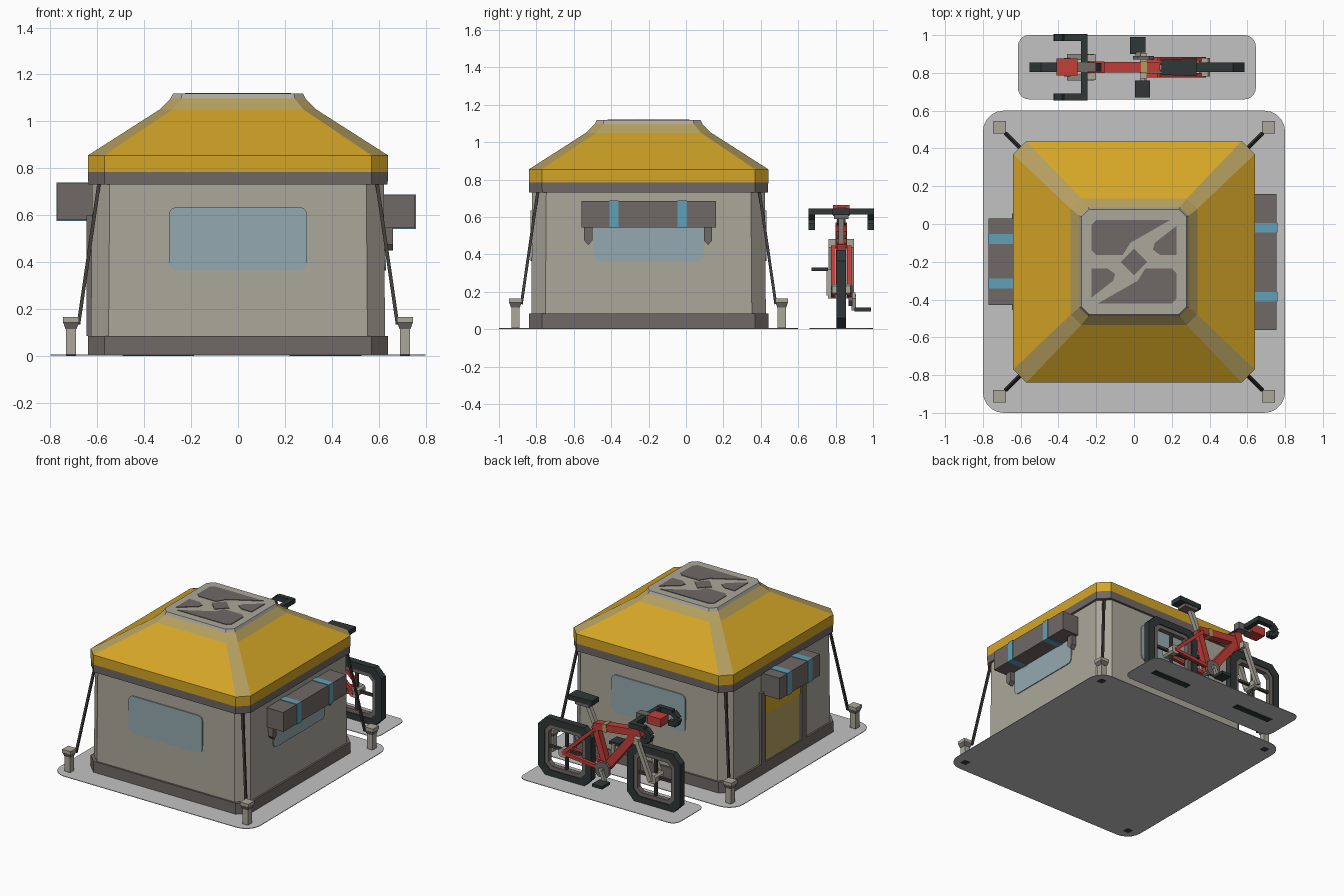
import bpy, bmesh, math
from mathutils import Vector

if "Cube" in bpy.data.objects:
    bpy.data.objects.remove(bpy.data.objects["Cube"])


def material(name, *rgb):
    lin = [((c / 255 + 0.055) / 1.055) ** 2.4 for c in rgb] + [1]
    m = bpy.data.materials.new(name)
    m.use_nodes = True
    m.diffuse_color = lin
    m.node_tree.nodes["Principled BSDF"].inputs["Base Color"].default_value = lin
    return m


YELLOW = material("yellow_canvas", 212, 165, 38)
FADED = material("faded_canvas", 182, 160, 96)
BEIGE = material("beige_canvas", 171, 167, 154)
TAUPE = material("taupe_trim", 112, 105, 102)
BLUE = material("blue_strap", 98, 160, 183)
GLASS = material("window_blue", 148, 170, 177)
PAD = material("pad_grey", 194, 194, 194)
RED = material("bike_red", 196, 62, 56)
BLACK = material("rubber_black", 48, 55, 55)
ROPE = material("rope_brown", 66, 61, 59)

CY = -0.2   # tent centre along y
BY = 0.83   # bicycle centre line


def finish(name, bm, *mats):
    bmesh.ops.recalc_face_normals(bm, faces=bm.faces)
    me = bpy.data.meshes.new(name)
    bm.to_mesh(me)
    bm.free()
    for m in mats:
        me.materials.append(m)
    ob = bpy.data.objects.new(name, me)
    bpy.context.collection.objects.link(ob)
    return ob


def loft(name, rings, mats, rule=lambda band, side: 0, closed=False):
    bm = bmesh.new()
    vs = [[bm.verts.new(p) for p in r] for r in rings]
    n, count = len(rings[0]), len(rings)
    for b in range(count if closed else count - 1):
        lo, hi = vs[b], vs[(b + 1) % count]
        for s in range(n):
            t = (s + 1) % n
            bm.faces.new((lo[s], lo[t], hi[t], hi[s])).material_index = rule(b, s)
    if not closed:
        bm.faces.new(vs[0])
        bm.faces.new(vs[-1]).material_index = rule(count - 2, 0)
    return finish(name, bm, *mats)


def octagon(h, c):
    k = h - c
    return [(h, -k), (h, k), (k, h), (-k, h), (-h, k), (-h, -k), (-k, -h), (k, -h)]


def place(pts, axis, level):
    return [{"x": (level, a, b), "y": (a, level, b), "z": (a, b, level)}[axis] for a, b in pts]


def prism(name, pts, axis, lo, hi, mat):
    return loft(name, [place(pts, axis, lo), place(pts, axis, hi)], [mat])


def rounded(a0, a1, b0, b1, r, seg=5):
    pts = []
    corners = [(a1 - r, b1 - r), (a0 + r, b1 - r), (a0 + r, b0 + r), (a1 - r, b0 + r)]
    for q, (a, b) in enumerate(corners):
        for i in range(seg + 1):
            t = math.pi / 2 * (q + i / seg)
            pts.append((a + r * math.cos(t), b + r * math.sin(t)))
    return pts


def box(name, x0, x1, y0, y1, z0, z1, mat):
    return prism(name, [(x0, y0), (x1, y0), (x1, y1), (x0, y1)], "z", z0, z1, mat)


def bar(name, a, b, w, mat, d=None):
    # Square bar between two points
    a, b = Vector(a), Vector(b)
    run = (b - a).normalized()
    side = run.cross(Vector((0, 1, 0)))
    side = side.normalized() if side.length > 0.01 else Vector((1, 0, 0))
    up = run.cross(side)
    d = d or w
    off = [side * i * w / 2 + up * j * d / 2 for i, j in ((1, 1), (-1, 1), (-1, -1), (1, -1))]
    return loft(name, [[a + o for o in off], [b + o for o in off]], [mat])


def tent(name, levels, mats, rule=lambda b, s: 0):
    rings = [[(x, y + CY, z) for x, y in octagon(h, c)] for z, h, c in levels]
    return loft(name, rings, mats, rule)


# Ground pads
prism("tent_pad", rounded(-.8, .8, -1, .6, .11), "z", .002, .006, PAD)
prism("bike_pad", rounded(-.615, .645, .66, 1, .06), "z", .002, .006, PAD)

# Tent body
tent("skirt", [(.006, .64, .07), (.085, .64, .07)], [TAUPE])
tent("walls", [(.08, .627, .075), (.74, .622, .075)], [BEIGE])
tent("eave_band", [(.73, .638, .07), (.785, .64, .07)], [TAUPE])
tent("roof", [(.785, .64, .07), (.855, .64, .07), (1.05, .335, .055), (1.10, .285, .045)],
     [YELLOW, FADED], lambda b, s: 1 if b == 2 or (b == 1 and s % 2) else 0)
tent("roof_cap", [(1.098, .288, .045), (1.118, .278, .04)], [BEIGE])

# Roof vent openings, paired by half-turn
big = [(-.20, .22), (.19, .22), (-.02, .10), (-.06, .035), (-.20, .035), (-.225, .06), (-.225, .195)]
small = [(.225, .19), (.225, .035), (.14, .035), (.10, .065), (.11, .10)]
for label, shape in (("large", big), ("small", small)):
    for k in (1, -1):
        pts = [(k * x, k * y + CY) for x, y in shape]
        prism(f"{label}_vent", pts, "z", 1.116, 1.122, TAUPE)
prism("centre_vent", [(.07, CY), (0, CY + .07), (-.07, CY), (0, CY - .07)], "z", 1.116, 1.122, TAUPE)

# Windows on three walls
win = rounded(-.295, .295, .365, .635, .035)
prism("front_window", win, "y", CY - .631, CY - .622, GLASS)
prism("back_window", win, "y", CY + .622, CY + .631, GLASS)
prism("left_window", [(a + CY, b) for a, b in win], "x", .622, .631, GLASS)

# Door on the right wall
box("door", -.631, -.62, -.42, .02, .085, .46, FADED)
box("door_flap", -.635, -.62, -.42, .02, .42, .60, YELLOW)
for y in (-.43, .03):
    box("door_post", -.645, -.62, y - .025, y + .025, .085, .60, TAUPE)

# Storage rolls with straps
box("left_roll", .62, .755, -.56, .16, .545, .685, TAUPE)
for y in (-.385, -.02):
    box("left_strap", .62, .759, y - .025, y + .025, .541, .689, BLUE)
for y, s in ((-.545, 1), (.14, -1)):
    hook = [(y, .55), (y, .475), (y + s * .022, .45), (y + s * .045, .475), (y + s * .045, .55)]
    prism("left_bracket", hook, "x", .62, .66, TAUPE)
box("right_roll", -.77, -.62, -.43, .03, .58, .735, TAUPE)
for y in (-.08, -.315):
    box("right_strap", -.774, -.62, y - .026, y + .026, .576, .739, BLUE)

# Corner stakes and guy ropes
for sx in (1, -1):
    for sy in (1, -1):
        x, y = sx * .712, CY + sy * .712
        box("stake_foot", x - .022, x + .022, y - .022, y + .022, 0, .008, ROPE)
        box("stake", x - .022, x + .022, y - .022, y + .022, .008, .12, BEIGE)
        levels = [(.115, .024), (.14, .032), (.142, .034), (.165, .034)]
        loft("stake_cap", [[(x + i * h, y + j * h, z) for i, j in ((1, 1), (-1, 1), (-1, -1), (1, -1))]
                           for z, h in levels], [BEIGE, TAUPE], lambda b, s: 1 if b == 0 else 0)
        bar("guy_rope", (sx * .68, CY + sy * .68, .135), (sx * .592, CY + sy * .592, .74), .015, ROPE)


# Bicycle wheels
def wheel_ring(name, cx, outer, inner, chamfer, half, mat):
    def ring(h, c, y):
        return [(cx + a, y, .212 + b) for a, b in octagon(h, c)]
    loft(name, [ring(outer, chamfer, BY - half), ring(outer, chamfer, BY + half),
                ring(inner, chamfer * .7, BY + half), ring(inner, chamfer * .7, BY - half)],
         [mat], closed=True)


REAR, FRONT = .373, -.34
for label, x in (("rear", REAR), ("front", FRONT)):
    wheel_ring(label + "_tire", x, .212, .162, .06, .025, BLACK)
    wheel_ring(label + "_rim", x, .163, .135, .042, .018, TAUPE)
    bar(label + "_spoke", (x, BY, .07), (x, BY, .354), .018, ROPE)
    bar(label + "_spoke", (x - .142, BY, .212), (x + .142, BY, .212), .018, ROPE)
    prism(label + "_hub", [(x + a, .212 + b) for a, b in octagon(.03, .012)], "y", BY - .05, BY + .05, BEIGE)

# Bicycle frame
bottom, seat_joint, head = (.05, BY, .18), (.14, BY, .46), (-.2, BY, .50)
bar("seat_tube", bottom, seat_joint, .045, RED)
bar("top_tube", seat_joint, head, .05, RED, .055)
bar("down_tube", bottom, head, .055, RED)
bar("head_tube", (-.185, BY, .56), (-.225, BY, .44), .06, RED)
bar("top_tube_band", (.035, BY, .472), (.065, BY, .469), .058, FADED, .063)
for s in (-1, 1):
    y = BY + s * .042
    bar("seat_stay", (.13, y, .44), (REAR, y, .212), .024, RED)
    bar("chain_stay", (.05, y, .18), (REAR, y, .212), .024, RED)
    bar("fork_leg", (-.225, y + s * .012, .47), (FRONT, y + s * .012, .2), .03, BEIGE)
bar("fork_crown", (-.225, BY - .068, .46), (-.225, BY + .068, .46), .045, BEIGE)

# Saddle
bar("seat_post", seat_joint, (.205, BY, .60), .03, BEIGE)
box("seat_rail", .17, .28, BY - .038, BY + .038, .588, .612, TAUPE)
saddle = [(.145, BY - .04), (.33, BY - .048), (.33, BY + .048), (.145, BY + .04)]
prism("saddle", saddle, "z", .61, .645, BLACK)

# Handlebar with drops, and front pack
bar("stem", (-.19, BY, .55), (-.265, BY, .635), .045, BLACK)
box("handlebar", -.28, -.245, BY - .175, BY + .175, .612, .645, BLACK)
for s in (-1, 1):
    y = BY + s * .158
    path = [(-.25, .628), (-.37, .628), (-.41, .59), (-.395, .548), (-.34, .548)]
    for p, q in zip(path, path[1:]):
        bar("drop_grip", (p[0], y, p[1]), (q[0], y, q[1]), .036, BLACK)
box("front_pack", -.41, -.3, BY - .045, BY + .045, .605, .665, RED)
box("pack_mount", -.31, -.2, BY - .025, BY + .025, .60, .65, TAUPE)

# Chainring, cranks and pedals
prism("chainring", [(.05 + a, .18 + b) for a, b in octagon(.055, .025)], "y", BY + .04, BY + .06, TAUPE)
bar("crank_axle", (.05, BY - .07, .18), (.05, BY + .075, .18), .03, BEIGE)
for s, x, z in ((1, .02, .105), (-1, .045, .32)):
    bar("crank_arm", (.05, BY + s * .068, .18), (x, BY + s * .068, z), .024, BEIGE)
    box("pedal", x - .04, x + .04, BY + s * .115 - .045, BY + s * .115 + .045, z - .01, z + .01, BLACK)
